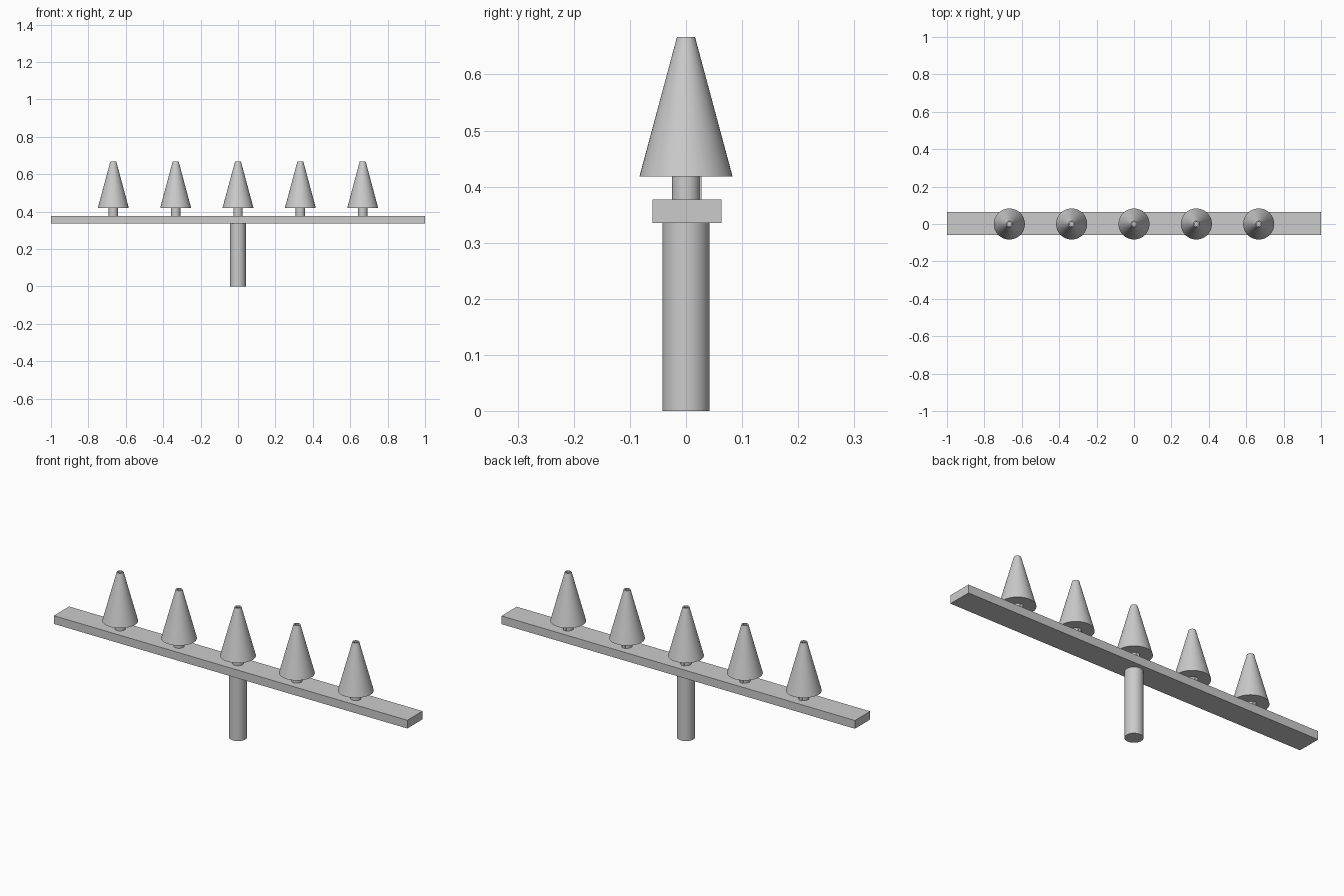
import bpy
import math

# Remove the default object
cube = bpy.data.objects.get("Cube")
if cube:
    bpy.data.objects.remove(cube, do_unlink=True)

# Single grey finish
grey = bpy.data.materials.new("plain grey")
grey.use_nodes = True
colour = (0.6, 0.6, 0.6, 1)
grey.diffuse_color = colour
grey.node_tree.nodes["Principled BSDF"].inputs["Base Color"].default_value = colour


def box(name, low, high):
    centre = [(a + b) / 2 for a, b in zip(low, high)]
    bpy.ops.mesh.primitive_cube_add(size=1, location=centre)
    ob = bpy.context.object
    ob.name = name
    ob.scale = [b - a for a, b in zip(low, high)]
    bpy.ops.object.transform_apply(location=False, rotation=False, scale=True)
    ob.data.materials.append(grey)
    return ob


def turned(name, x, profile, sides=48):
    """Spin a closed-ended (radius, height) profile around a vertical axis."""
    verts, faces = [], []
    for r, z in profile:
        for i in range(sides):
            a = math.tau * i / sides
            verts.append((r * math.cos(a), r * math.sin(a), z))
    for k in range(len(profile) - 1):
        for i in range(sides):
            j = (i + 1) % sides
            low, high = k * sides, (k + 1) * sides
            faces.append((low + i, low + j, high + j, high + i))
    faces.append(tuple(reversed(range(sides))))
    faces.append(tuple(range(len(verts) - sides, len(verts))))
    mesh = bpy.data.meshes.new(name)
    mesh.from_pydata(verts, [], faces)
    mesh.materials.append(grey)
    ob = bpy.data.objects.new(name, mesh)
    ob.location.x = x
    bpy.context.collection.objects.link(ob)
    bpy.ops.object.select_all(action="DESELECT")
    ob.select_set(True)
    bpy.context.view_layer.objects.active = ob
    bpy.ops.object.shade_smooth_by_angle(angle=math.radians(30))
    return ob


# Post and crossbar
BEAM_LOW, BEAM_TOP = 0.335, 0.377
CONE_LOW, CONE_TOP = 0.418, 0.667
turned("post", 0, [(0.042, 0), (0.042, BEAM_LOW)])
box("crossbar", (-1, -0.06, BEAM_LOW), (1, 0.063, BEAM_TOP))

# Row of five cones on ribbed pegs, each with a bored tip
for n in range(-2, 3):
    x = n / 3
    turned(f"peg_{n + 3}", x, [(0.025, BEAM_TOP), (0.025, CONE_LOW)])
    box(f"peg_rib_{n + 3}", (x - 0.008, 0.02, BEAM_TOP), (x + 0.008, 0.028, CONE_LOW))
    turned(f"cone_{n + 3}", x, [(0.083, CONE_LOW), (0.016, CONE_TOP),
                                (0.01, CONE_TOP), (0.01, CONE_TOP - 0.04)])
